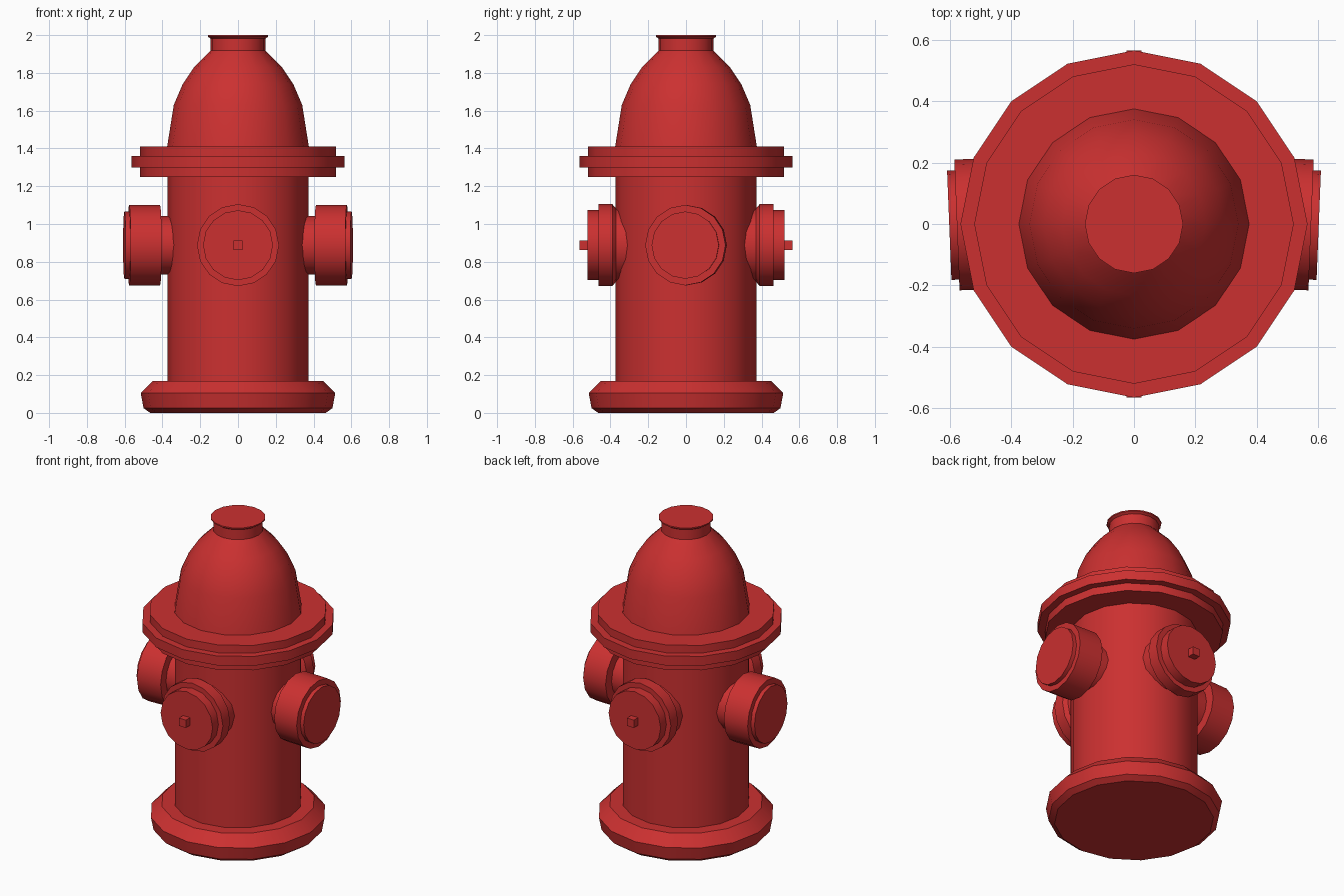
import bpy, bmesh, math
from mathutils import Matrix, Vector

if "Cube" in bpy.data.objects:
    bpy.data.objects.remove(bpy.data.objects["Cube"])

SIDES = 16
red = bpy.data.materials.new("red_paint")
red.diffuse_color = (0.6, 0.03, 0.03, 1)
red.use_nodes = True
red.node_tree.nodes["Principled BSDF"].inputs["Base Color"].default_value = red.diffuse_color


def finish(bm, name, matrix):
    bmesh.ops.recalc_face_normals(bm, faces=bm.faces)
    mesh = bpy.data.meshes.new(name)
    bm.to_mesh(mesh)
    bm.free()
    mesh.transform(matrix)
    mesh.materials.append(red)
    ob = bpy.data.objects.new(name, mesh)
    bpy.context.collection.objects.link(ob)
    bpy.ops.object.select_all(action='DESELECT')
    ob.select_set(True)
    bpy.context.view_layer.objects.active = ob
    bpy.ops.object.shade_smooth_by_angle(angle=math.radians(28))
    return ob


def lathe(name, profile, matrix=Matrix()):
    """Closed solid turned round local z from (radius, height) pairs."""
    bm = bmesh.new()
    rings = []
    for r, z in profile:
        rings.append([bm.verts.new((r * math.cos(a), r * math.sin(a), z))
                      for a in (math.tau * i / SIDES for i in range(SIDES))])
    for lo, hi in zip(rings, rings[1:]):
        for i in range(SIDES):
            j = (i + 1) % SIDES
            bm.faces.new((lo[i], lo[j], hi[j], hi[i]))
    bm.faces.new(rings[0])
    bm.faces.new(rings[-1])
    return finish(bm, name, matrix)


def facing(direction, pivot=(0, 0, 0.888)):
    """Turn local z towards a horizontal direction."""
    turn = Vector(direction).to_track_quat('Z', 'Y').to_matrix().to_4x4()
    return Matrix.Translation(pivot) @ turn


# Foot, barrel, stepped flange, bonnet and top cap
lathe("base", [(0.465, 0), (0.50, 0.025), (0.515, 0.105), (0.45, 0.17), (0.37, 0.17)])
lathe("barrel", [(0.372, 0.16), (0.372, 1.26)])
lathe("flange", [(0.52, 1.25), (0.52, 1.30), (0.565, 1.30),
                 (0.565, 1.36), (0.52, 1.36), (0.52, 1.41)])
lathe("bonnet", [(0.375, 1.41), (0.34, 1.63), (0.293, 1.74), (0.233, 1.83),
                 (0.145, 1.918), (0.145, 1.985)])
lathe("top_cap", [(0.145, 1.982), (0.16, 1.992), (0.16, 2.0)])

# Front and back outlets with square nuts
for label, s in (("front", -1), ("back", 1)):
    m = facing((0, s, 0))
    lathe(label + "_outlet", [(0.193, 0.30), (0.193, 0.37), (0.217, 0.39),
                              (0.217, 0.463), (0.185, 0.463), (0.185, 0.522)], m)
    bm = bmesh.new()
    bmesh.ops.create_cube(bm, size=1)
    bmesh.ops.transform(bm, verts=bm.verts, matrix=Matrix.Translation((0, 0, 0.535))
                        @ Matrix.Diagonal((0.05, 0.05, 0.06, 1)))
    finish(bm, label + "_nut", m)

# Side outlets, turned very slightly to the front
tilt = math.radians(2.3)
for label, s in (("left", -1), ("right", 1)):
    m = facing((s * math.cos(tilt), -math.sin(tilt), 0), (0, 0.02, 0.888))
    lathe(label + "_outlet", [(0.155, 0.28), (0.155, 0.413), (0.213, 0.413),
                              (0.213, 0.577), (0.178, 0.577), (0.178, 0.602)], m)
